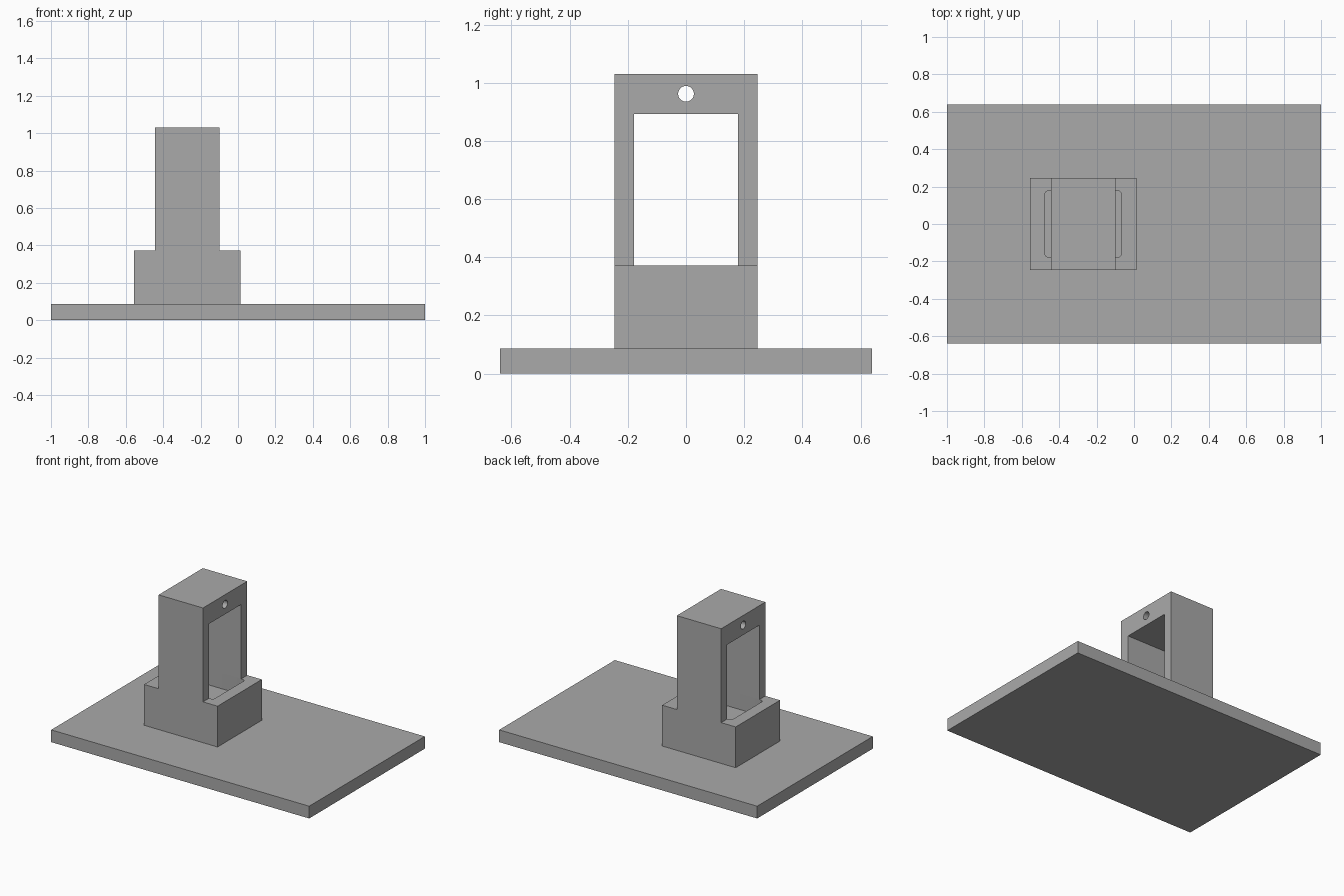
import bpy
import bmesh
from math import pi

cube = bpy.data.objects.get("Cube")
if cube:
    bpy.data.objects.remove(cube, do_unlink=True)

grey = bpy.data.materials.new("plain grey")
grey.use_nodes = True
colour = (0.4, 0.4, 0.4, 1)
grey.diffuse_color = colour
grey.node_tree.nodes["Principled BSDF"].inputs["Base Color"].default_value = colour


def box(name, low, high):
    """Box between two opposite corners."""
    bm = bmesh.new()
    bmesh.ops.create_cube(bm, size=1)
    for v in bm.verts:
        v.co = [lo + (c + 0.5) * (hi - lo) for c, lo, hi in zip(v.co, low, high)]
    mesh = bpy.data.meshes.new(name)
    bm.to_mesh(mesh)
    bm.free()
    obj = bpy.data.objects.new(name, mesh)
    mesh.materials.append(grey)
    bpy.context.collection.objects.link(obj)
    return obj


def round_upright_edges(obj, radius):
    bm = bmesh.new()
    bm.from_mesh(obj.data)
    upright = [e for e in bm.edges
               if abs(e.verts[0].co.z - e.verts[1].co.z) > 0.01]
    bmesh.ops.bevel(bm, geom=upright, offset=radius, segments=6,
                    profile=0.5, affect='EDGES')
    bm.to_mesh(obj.data)
    bm.free()


def cut(obj, cutter):
    """Subtract the cutter from the part, then discard it."""
    mod = obj.modifiers.new("cut", 'BOOLEAN')
    mod.operation = 'DIFFERENCE'
    mod.solver = 'EXACT'
    mod.object = cutter
    bpy.context.view_layer.objects.active = obj
    bpy.ops.object.modifier_apply(modifier=mod.name)
    bpy.data.objects.remove(cutter, do_unlink=True)


MID = -0.272      # centre of the stand along x
BASE_TOP = 0.086
BLOCK_TOP = 0.372
HALF_Y = 0.245
OPEN_Y = 0.178    # half width of the window and the pocket

# Base plate
box("base_plate", (-1, -0.64, 0), (1, 0.64, BASE_TOP))

# Block with a shallow round-cornered pocket in its top
block = box("lower_block", (MID - 0.285, -HALF_Y, BASE_TOP),
            (MID + 0.285, HALF_Y, BLOCK_TOP))
pocket = box("pocket_cutter", (MID - 0.204, -OPEN_Y, BLOCK_TOP - 0.11),
             (MID + 0.204, OPEN_Y, BLOCK_TOP + 0.1))
round_upright_edges(pocket, 0.02)
cut(block, pocket)

# Upright frame with an open window
frame = box("upright_frame", (MID - 0.172, -HALF_Y, BLOCK_TOP),
            (MID + 0.172, HALF_Y, 1.03))
cut(frame, box("window_cutter", (MID - 0.3, -OPEN_Y, BLOCK_TOP - 0.1),
               (MID + 0.3, OPEN_Y, 0.893)))

# Round hole through the head of the frame
bpy.ops.mesh.primitive_cylinder_add(vertices=48, radius=0.027, depth=1,
                                    location=(MID, 0, 0.962),
                                    rotation=(0, pi / 2, 0))
cut(frame, bpy.context.object)

# Smooth the round surfaces, keep hard edges
for obj in (block, frame):
    bpy.ops.object.select_all(action='DESELECT')
    obj.select_set(True)
    bpy.context.view_layer.objects.active = obj
    bpy.ops.object.shade_smooth_by_angle(angle=pi / 6)
